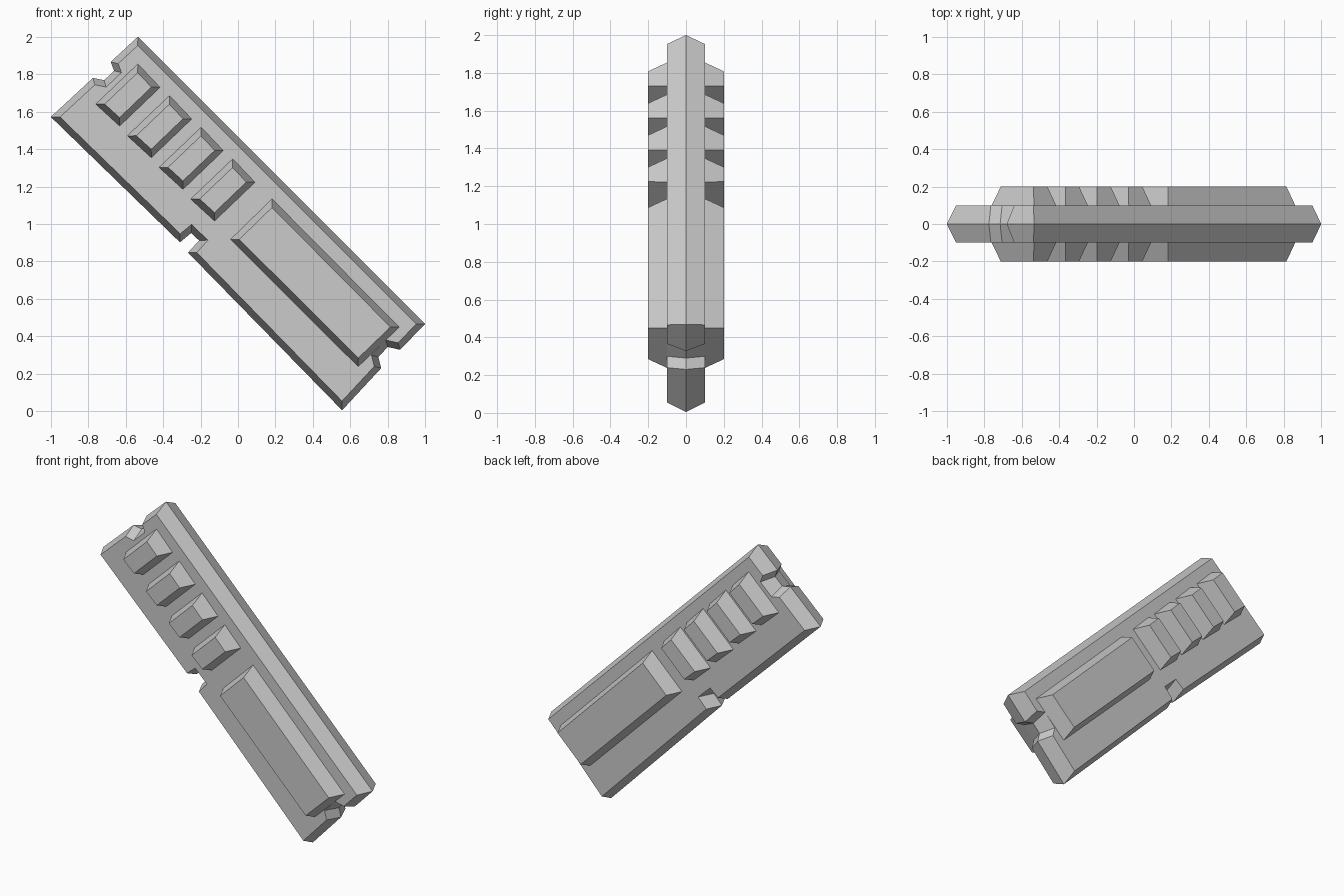
import bpy, bmesh
from mathutils import Vector

if "Cube" in bpy.data.objects:
    bpy.data.objects.remove(bpy.data.objects["Cube"])


def inset(points, d):
    """Shrink a clockwise (x, z) outline by d with mitred corners."""
    result = []
    n = len(points)
    for i in range(n):
        p = Vector(points[i])
        a = (p - Vector(points[i - 1])).normalized()
        b = (Vector(points[(i + 1) % n]) - p).normalized()
        na, nb = Vector((a.y, -a.x)), Vector((b.y, -b.x))
        result.append(p + (na + nb) * (d / (1 + na.dot(nb))))
    return result


def loft(name, outline, sections):
    """Solid through (y, inset) sections of one outline, with flat caps."""
    bm = bmesh.new()
    rings = [[bm.verts.new((p[0], y, p[1])) for p in inset(outline, d)]
             for y, d in sections]
    n = len(outline)
    for r, s in zip(rings, rings[1:]):
        for i in range(n):
            j = (i + 1) % n
            bm.faces.new((r[i], r[j], s[j], s[i]))
    bm.faces.new(rings[0])
    bm.faces.new(rings[-1][::-1])
    bmesh.ops.recalc_face_normals(bm, faces=bm.faces)
    mesh = bpy.data.meshes.new(name)
    bm.to_mesh(mesh)
    bm.free()
    obj = bpy.data.objects.new(name, mesh)
    bpy.context.collection.objects.link(obj)
    return obj


# Notched board with a ridge running round its rim
board = [
    (-0.535, 2.0), (1.0, 0.467),
    (0.866, 0.328), (0.80, 0.343), (0.75, 0.29), (0.765, 0.23),
    (0.556, 0.005),
    (-0.267, 0.847), (-0.208, 0.912), (-0.25, 0.952), (-0.31, 0.902),
    (-1.0, 1.572),
    (-0.775, 1.78), (-0.715, 1.768), (-0.662, 1.818), (-0.68, 1.866),
]
loft("board", board, [(-0.1, 0.034), (0, 0), (0.1, 0.034)])


def chip(name, outline):
    """Tapered block on the front, mirrored to the back."""
    obj = loft(name, outline, [(-0.2, 0.033), (-0.1, 0)])
    mirror = obj.modifiers.new("Both sides", 'MIRROR')
    mirror.use_axis = (False, True, False)
    mirror.use_mirror_merge = False


# Row of four small chips
small = [(-0.535, 1.855), (-0.416, 1.73), (-0.632, 1.523), (-0.76, 1.64)]
for k in range(4):
    s = 0.169 * k
    chip(f"small_chip_{k + 1}", [(x + s, z - s) for x, z in small])

# Long chip
chip("long_chip", [(0.182, 1.134), (0.861, 0.449), (0.642, 0.238), (-0.04, 0.918)])
